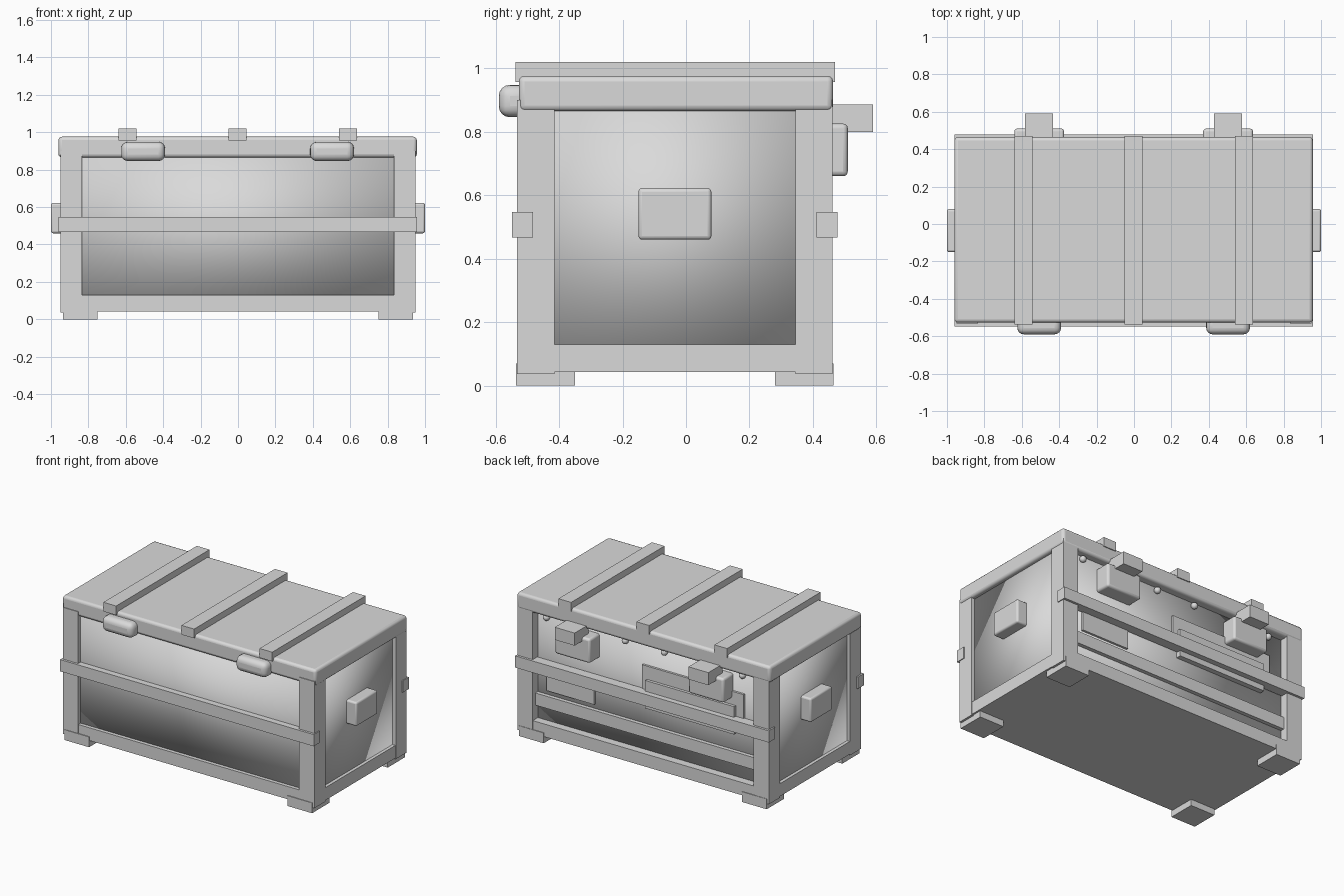
import bpy
from math import radians

default = bpy.data.objects.get("Cube")
if default:
    bpy.data.objects.remove(default, do_unlink=True)

grey = bpy.data.materials.new("light_grey")
grey.use_nodes = True
COLOUR = (0.7, 0.7, 0.7, 1)
grey.diffuse_color = COLOUR
grey.node_tree.nodes["Principled BSDF"].inputs["Base Color"].default_value = COLOUR


def finish(obj, name, angle=None):
    obj.name = name
    obj.data.materials.append(grey)
    if angle:
        bpy.ops.object.shade_smooth_by_angle(angle=radians(angle))
    return obj


def box(name, x, y, z, bevel=0, segments=3, soft=False):
    """Box from its extents, optionally with rounded edges."""
    spans = (x, y, z)
    bpy.ops.mesh.primitive_cube_add(size=1, location=[(a + b) / 2 for a, b in spans])
    obj = bpy.context.object
    obj.scale = [b - a for a, b in spans]
    bpy.ops.object.transform_apply(location=False, rotation=False, scale=True)
    finish(obj, name, 40 if bevel else None)
    if soft:
        bpy.ops.object.shade_smooth()
    if bevel:
        mod = obj.modifiers.new("rounding", "BEVEL")
        mod.width = bevel
        mod.segments = segments
        bpy.ops.object.modifier_apply(modifier=mod.name)
        bpy.ops.object.shade_smooth_by_angle(angle=radians(40))
    return obj


FRONT, BACK, SIDE = -0.53, 0.46, 0.947

# Body shell, recessed behind the frame
box("body", (-0.925, 0.925), (-0.505, 0.405), (0.06, 0.90), soft=True)
box("base", (-SIDE, SIDE), (FRONT, BACK), (0.043, 0.13))

# Corner posts and feet
for side, sx in (("right", -1), ("left", 1)):
    for end, y_post, y_foot in (
        ("front", (FRONT - 0.002, -0.415), (-0.536, -0.35)),
        ("back", (0.345, BACK + 0.002), (0.28, 0.465)),
    ):
        box(f"{end}_{side}_post", sorted((sx * 0.835, sx * 0.95)), y_post, (0.037, 0.90))
        box(f"{end}_{side}_foot", sorted((sx * 0.75, sx * 0.935)), y_foot, (0, 0.07))

# Horizontal bars around the middle
box("front_bar", (-0.96, 0.956), (-0.548, -0.483), (0.467, 0.547))
box("back_bar", (-0.96, 0.956), (0.412, 0.478), (0.467, 0.547))

# Lid and the three slats across it
box("lid", (-0.96, 0.956), (-0.527, 0.464), (0.865, 0.976), bevel=0.018)
for name, x in (("right", -0.592), ("middle", -0.003), ("left", 0.587)):
    box(f"{name}_lid_slat", (x - 0.048, x + 0.048), (-0.538, 0.47), (0.957, 1.02))

# Front clasps, back hinges with their blocks, and side handles
for side, sx, x in (("right", -1, -0.507), ("left", 1, 0.503)):
    box(f"{side}_front_clasp", (x - 0.117, x + 0.117), (-0.59, -0.49),
        (0.846, 0.948), bevel=0.035, segments=4)
    box(f"{side}_hinge_plate", (x - 0.133, x + 0.133), (0.39, 0.51),
        (0.66, 0.826), bevel=0.015)
    box(f"{side}_hinge_block", (x - 0.075, x + 0.075), (0.44, 0.59), (0.80, 0.886))
    box(f"{side}_handle", sorted((sx * 0.90, sx * 1.0)), (-0.15, 0.08),
        (0.46, 0.623), bevel=0.012)

# Back panel rail and raised plates
box("back_lower_rail", (-0.85, 0.85), (0.39, 0.432), (0.225, 0.308))
box("back_small_plate", (0.40, 0.76), (0.39, 0.42), (0.34, 0.53))
box("back_large_plate", (-0.73, 0.04), (0.39, 0.42), (0.50, 0.71))
box("back_raised_plate", (-0.67, 0.0), (0.39, 0.44), (0.43, 0.62))

# Rivets under the lid at the back
for i, x in enumerate((0.76, 0.165, -0.13, -0.72)):
    bpy.ops.mesh.primitive_uv_sphere_add(segments=16, ring_count=8, radius=0.022,
                                         location=(x, 0.42, 0.84))
    finish(bpy.context.object, f"rivet_{i + 1}", 40)
